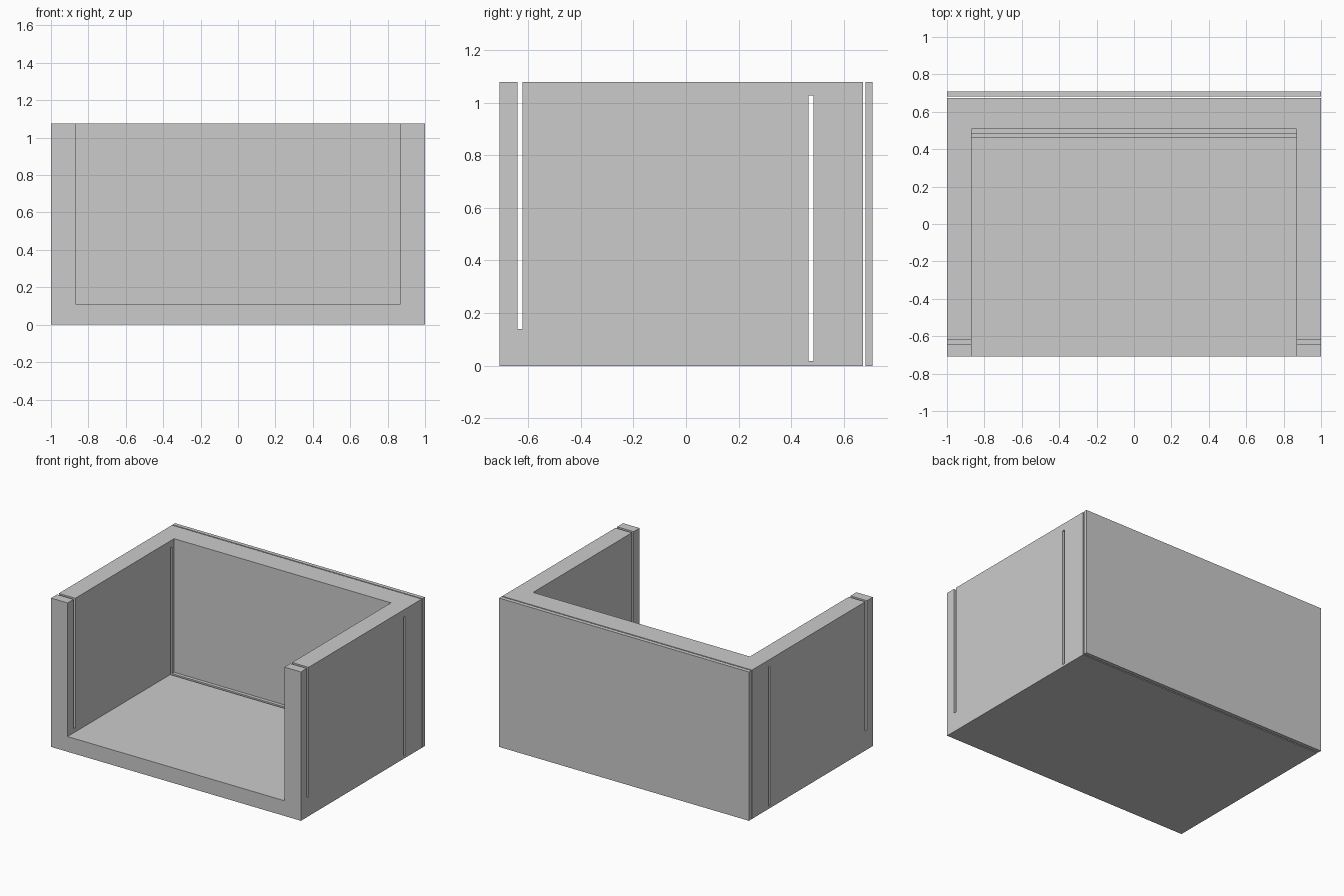
import bpy

if "Cube" in bpy.data.objects:
    bpy.data.objects.remove(bpy.data.objects["Cube"])


def box(name, x, y, z):
    """Box from (min, max) ranges on each axis."""
    bpy.ops.mesh.primitive_cube_add(size=1)
    ob = bpy.context.object
    ob.name = ob.data.name = name
    lo_hi = (x, y, z)
    for v in ob.data.vertices:
        for i in range(3):
            v.co[i] = lo_hi[i][0] if v.co[i] < 0 else lo_hi[i][1]
    return ob


def cut(target, x, y, z):
    """Subtract a box from the target and discard the cutter."""
    cutter = box("cutter", x, y, z)
    cutter.hide_render = True
    mod = target.modifiers.new("cut", "BOOLEAN")
    mod.operation = "DIFFERENCE"
    mod.solver = "EXACT"
    mod.object = cutter
    bpy.context.view_layer.objects.active = target
    bpy.ops.object.modifier_apply(modifier=mod.name)
    bpy.data.objects.remove(cutter, do_unlink=True)


HEIGHT, HALF_DEPTH = 1.077, 0.709
THROUGH = (-1.2, 1.2)

# Main shell: floor, two side walls and rear wall
shell = box("open_box_shell", (-1, 1), (-HALF_DEPTH, 0.673), (0, HEIGHT))

# Interior, open at the front and top
cut(shell, (-0.868, 0.868), (-1, 0.509), (0.11, 1.3))

# Front panel slots, open at the top of both side walls
cut(shell, THROUGH, (-0.641, -0.621), (0.14, 1.3))

# Rear panel slot, closed at the top and running across the floor
cut(shell, THROUGH, (0.465, 0.484), (0.018, 1.027))

# Thin back panel, standing just clear of the shell
box("back_panel", (-1, 1), (0.681, HALF_DEPTH), (0, HEIGHT))
